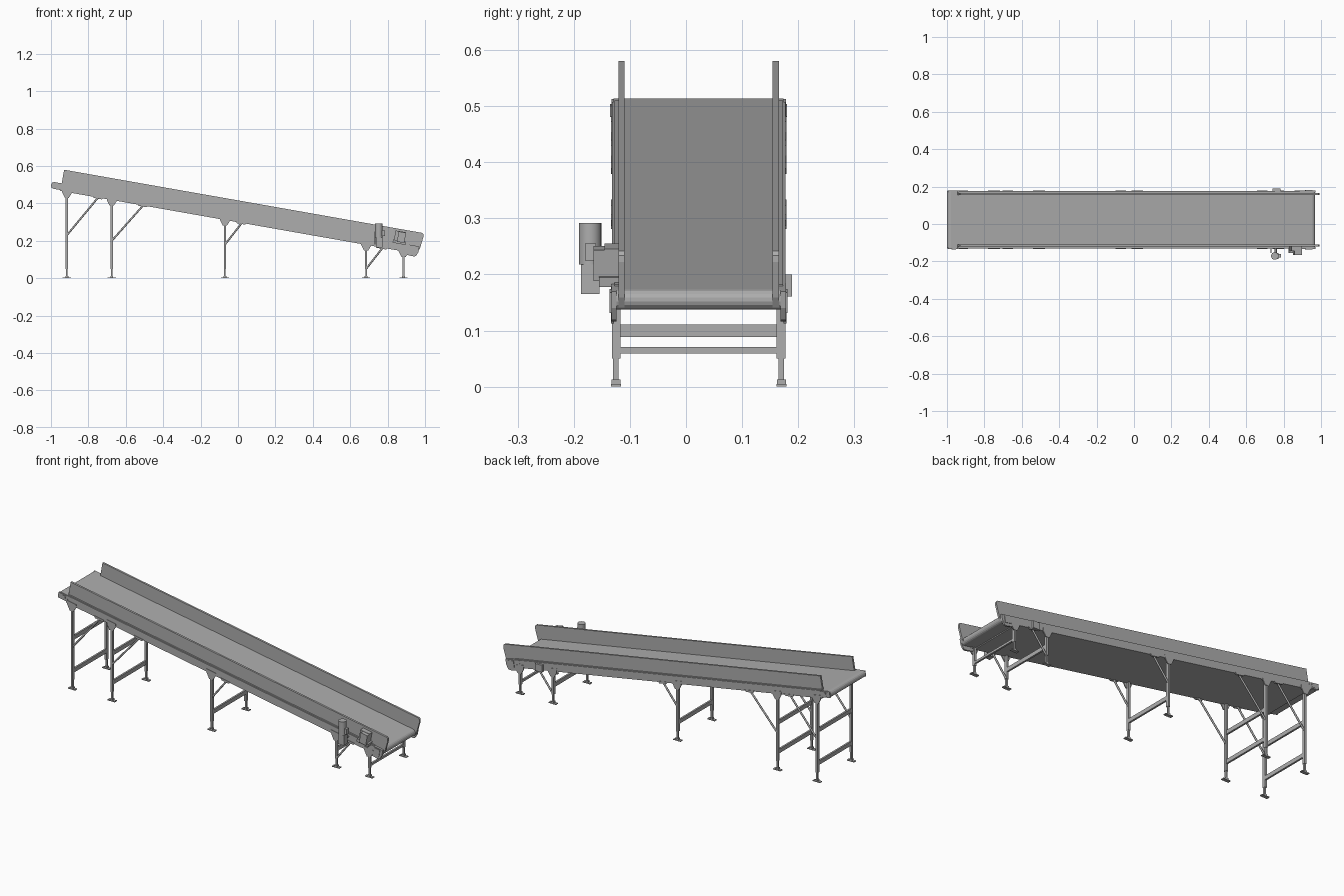
import bpy, bmesh, math
from mathutils import Vector, Matrix

if "Cube" in bpy.data.objects:
    bpy.data.objects.remove(bpy.data.objects["Cube"])

TILT = math.radians(10)
C, S = math.cos(TILT), math.sin(TILT)
MID = 0.0225            # centre line of the conveyor in y
HALF = 0.1545           # half width over the frame

grey = bpy.data.materials.new("grey steel")
grey.diffuse_color = (0.42, 0.42, 0.42, 1)
grey.use_nodes = True
grey.node_tree.nodes["Principled BSDF"].inputs["Base Color"].default_value = grey.diffuse_color


def add(name, bm):
    bmesh.ops.recalc_face_normals(bm, faces=bm.faces[:])
    me = bpy.data.meshes.new(name)
    bm.to_mesh(me)
    bm.free()
    me.materials.append(grey)
    ob = bpy.data.objects.new(name, me)
    bpy.context.collection.objects.link(ob)
    return ob


def slope(u, v):
    """Point on the inclined bed: u down the slope, v square to it."""
    return (u * C + v * S, 0.341 - u * S + v * C)


def prism(name, pts, y0, y1, tilted=True):
    """Side profile extruded across the conveyor."""
    bm = bmesh.new()
    if tilted:
        pts = [slope(*p) for p in pts]
    a = [bm.verts.new((x, y0, z)) for x, z in pts]
    b = [bm.verts.new((x, y1, z)) for x, z in pts]
    bm.faces.new(a)
    bm.faces.new(b[::-1])
    for i in range(len(a)):
        j = (i + 1) % len(a)
        bm.faces.new((a[i], a[j], b[j], b[i]))
    return add(name, bm)


def rect(u0, u1, v0, v1):
    return [(u0, v0), (u1, v0), (u1, v1), (u0, v1)]


def box(name, x0, x1, y0, y1, z0, z1):
    return prism(name, rect(x0, x1, z0, z1), y0, y1, False)


def rod(name, p, q, r, sides=16):
    """Round bar between two points."""
    p, q = Vector(p), Vector(q)
    d = q - p
    bm = bmesh.new()
    m = Matrix.Translation((p + q) / 2) @ d.to_track_quat('Z', 'Y').to_matrix().to_4x4()
    bmesh.ops.create_cone(bm, cap_ends=True, segments=sides, radius1=r, radius2=r,
                          depth=d.length, matrix=m)
    for f in bm.faces:
        f.smooth = len(f.verts) == 4
    for e in bm.edges:
        e.smooth = all(f.smooth for f in e.link_faces)
    return add(name, bm)


def span(s, inner, outer):
    """Y range on side s, measured as distances from the centre line."""
    return sorted((MID + s * inner, MID + s * outer))


# Belt loop with rounded ends
R = 0.018
loop = []
for cu, start in ((0.967, 90), (-0.994, 270)):
    for i in range(9):
        a = math.radians(start - i * 22.5)
        loop.append((cu + R * math.cos(a), -R + R * math.sin(a)))
prism("belt", loop, MID - HALF + 0.003, MID + HALF - 0.003)

# Underside pan
prism("bottom_pan", rect(-0.95, 0.90, -0.041, -0.036), MID - 0.150, MID + 0.150)

# Frame rails, skirt boards and end plates on both sides
for s, side in ((-1, "front"), (1, "back")):
    prism(side + "_rail", rect(-0.958, 0.93, -0.041, 0.0), *span(s, 0.143, HALF))
    prism(side + "_skirt", [(-0.957, -0.002), (0.965, -0.002), (0.982, -0.03), (0.990, -0.01),
                            (0.997, 0.055), (0.995, 0.067), (0.988, 0.074), (-0.957, 0.074)],
          *span(s, 0.132, 0.143))
    prism(side + "_skirt_flange", rect(-0.957, 0.93, -0.001, 0.003), *span(s, 0.132, 0.150))
    prism(side + "_end_plate", [(0.90, -0.055), (0.965, -0.058), (0.976, -0.053), (0.985, -0.03),
                                (0.985, 0.0), (0.90, 0.0)], *span(s, 0.146, HALF + 0.001))
    prism(side + "_tail_bracket", rect(-1.008, -0.95, -0.033, -0.003), *span(s, 0.148, HALF + 0.001))
    prism(side + "_tail_bearing", rect(-0.985, -0.965, -0.028, -0.008), *span(s, 0.15, HALF + 0.003))
    prism(side + "_head_bearing", rect(0.935, 0.97, -0.042, -0.005), *span(s, 0.15, HALF + 0.004))

# Leg frames: x, crossbar heights, brace (start height, end x, end z)
legs = [
    (-0.915, (0.10, 0.28), (0.23, -0.745, 0.435)),
    (-0.675, (0.10, 0.26), (0.20, -0.505, 0.392)),
    (-0.070, (0.10,), (0.18, 0.02, 0.295)),
    (0.685, (0.10,), (0.05, 0.775, 0.165)),
    (0.885, (0.065,), None),
]
for n, (x, bars, brace) in enumerate(legs, 1):
    top = 0.341 - x * S / C - 0.03
    joint = min(0.05, top - 0.04)
    for s, side in ((-1, "front"), (1, "back")):
        tag = f"{side}_{n}"
        yc = MID + s * 0.1475
        box("leg_" + tag, x - 0.006, x + 0.006, *span(s, 0.139, HALF), joint, top)
        box("leg_foot_tube_" + tag, x - 0.0045, x + 0.0045, yc - 0.005, yc + 0.005, 0.004, joint)
        box("foot_" + tag, x - 0.022, x + 0.022, yc - 0.009, yc + 0.009, 0, 0.005)
        box("foot_collar_" + tag, x - 0.008, x + 0.008, yc - 0.008, yc + 0.008, 0.005, 0.013)
        # Gusset plate at the head of the leg
        g = [(x - 0.028, top + 0.010), (x + 0.028, top + 0.0), (x + 0.026, top - 0.018),
             (x + 0.011, top - 0.042), (x - 0.011, top - 0.042), (x - 0.026, top - 0.012)]
        prism("gusset_" + tag, g, *span(s, 0.151, HALF + 0.002), False)
        if brace:
            z0, x1, z1 = brace
            rod("brace_" + tag, (x, yc, z0), (x1, yc, z1), 0.005, 8)
            # Brace lug hung under the rail
            u = x1 * C - (z1 - 0.341) * S
            prism("brace_lug_" + tag, [(u - 0.035, -0.036), (u + 0.028, -0.036),
                                       (u + 0.018, -0.047), (u - 0.025, -0.047)],
                  *span(s, 0.149, HALF + 0.002))
    for k, z in enumerate(bars):
        h = 0.011 if z > 0.08 else 0.006
        box(f"crossbar_{n}_{k}", x - 0.005, x + 0.005, MID - 0.14, MID + 0.14, z - h, z + h)

# Drive motor standing beside the frame
rod("motor", (0.753, -0.171, 0.218), (0.753, -0.171, 0.292), 0.020, 24)
box("motor_gearbox", 0.738, 0.772, -0.187, -0.154, 0.165, 0.218)
box("motor_terminal_box", 0.764, 0.785, -0.180, -0.160, 0.225, 0.255)
rod("drive_shaft", (0.758, -0.160, 0.192), (0.758, -0.115, 0.192), 0.006)
box("motor_mount", 0.73, 0.735, -0.155, -0.132, 0.18, 0.25)

# Control box on the front rail
prism("control_box", rect(0.845, 0.90, 0.010, 0.062), -0.145, -0.118)
prism("control_box_cover", rect(0.862, 0.902, 0.004, 0.060), -0.165, -0.145)
prism("control_box_bracket", rect(0.84, 0.91, -0.005, 0.012), -0.155, -0.118)

# Bearing housing opposite the motor
box("back_bearing_housing", 0.74, 0.782, 0.174, 0.189, 0.161, 0.200)
